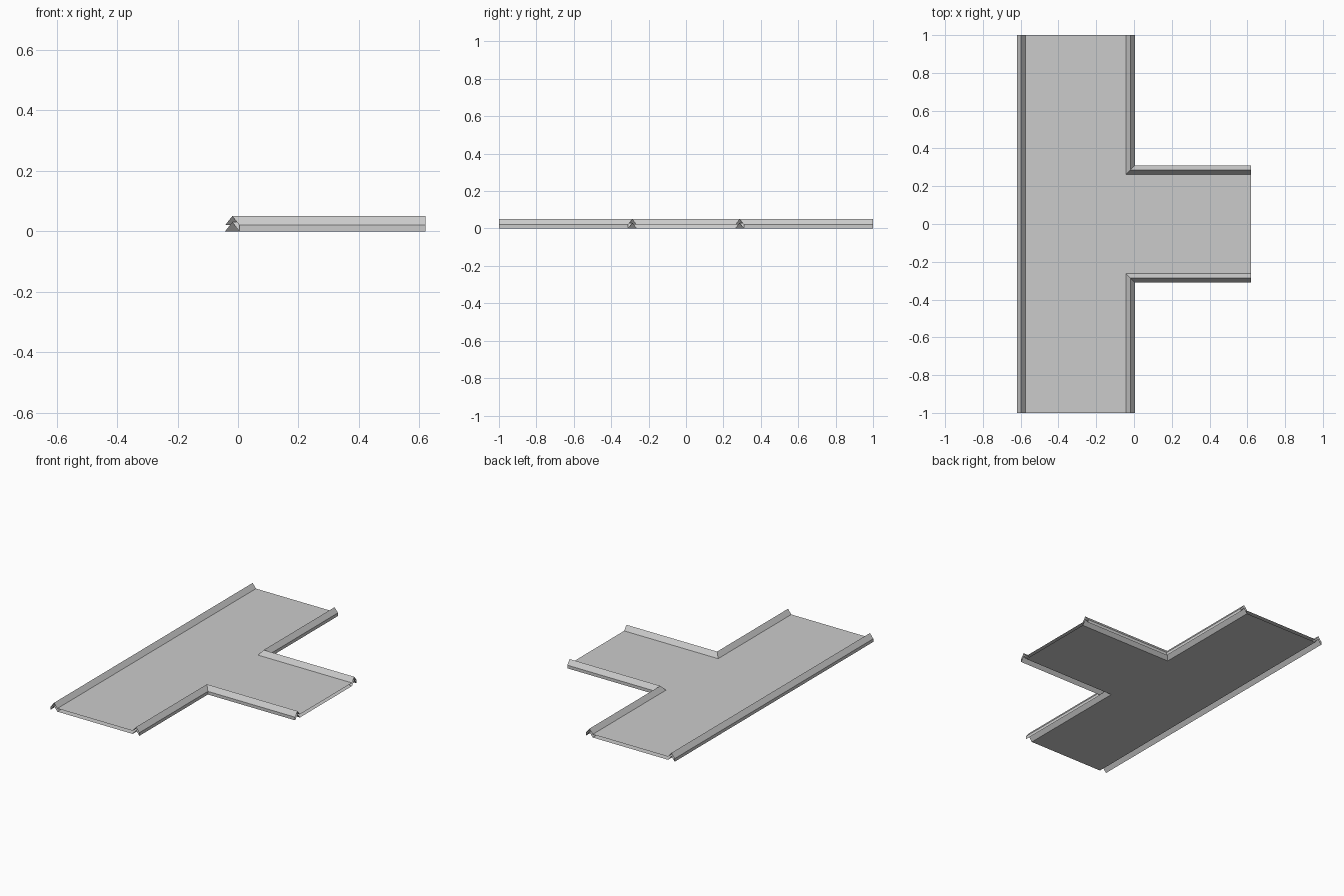
import bpy

if "Cube" in bpy.data.objects:
    bpy.data.objects.remove(bpy.data.objects["Cube"])

END_Y, END_X = 1.0, 0.62      # road ends
HALF = 0.0235                 # half width of a kerb
KX, KY = -0.019, 0.286        # kerb ridge lines at the junction
LEFT = -0.597                 # ridge line of the straight kerb
T, H = 0.02, 0.03             # sheet spacing, kerb height

# kerb profile (outward offset, z): upper tent, outer lip, lower tent
PROFILE = [(-HALF, T), (0, T + H), (HALF, T), (HALF, 0), (0, H), (-HALF, 0)]


def make(name, verts, faces):
    me = bpy.data.meshes.new(name)
    me.from_pydata(verts, [], faces)
    ob = bpy.data.objects.new(name, me)
    bpy.context.collection.objects.link(ob)
    return ob


def sweep(name, path):
    """Sweep the profile along path(offset), leaving the ends open."""
    rows = [[(x, y, z) for x, y in path(s)] for s, z in PROFILE]
    n = len(rows[0])
    verts = [v for r in rows for v in r]
    faces = [(j * n + i, (j + 1) * n + i, (j + 1) * n + i + 1, j * n + i + 1)
             for j in range(len(rows) - 1) for i in range(n - 1)]
    return make(name, verts, faces)


def corner(sign):
    def path(s):
        p = [(KX + s, -END_Y), (KX + s, -KY - s), (END_X, -KY - s)]
        return p if sign < 0 else [(x, -y) for x, y in reversed(p)]
    return path


# kerbs: one straight, two mitred at the junction
sweep("straight_kerb", lambda s: [(LEFT - s, END_Y), (LEFT - s, -END_Y)])
sweep("front_corner_kerb", corner(-1))
sweep("back_corner_kerb", corner(1))

# T-shaped road: upper sheet faces up, lower sheet faces down
xl, xr, yb = LEFT + HALF, KX - HALF, KY - HALF
half = [(xl, -END_Y), (xr, -END_Y), (xr, -yb), (END_X, -yb)]
outline = half + [(x, -y) for x, y in reversed(half)]
n = len(outline)
for name, z, order in (("road_surface", T, range(n)),
                       ("road_underside", 0.0, range(n - 1, -1, -1))):
    make(name, [(x, y, z) for x, y in outline], [tuple(order)])
